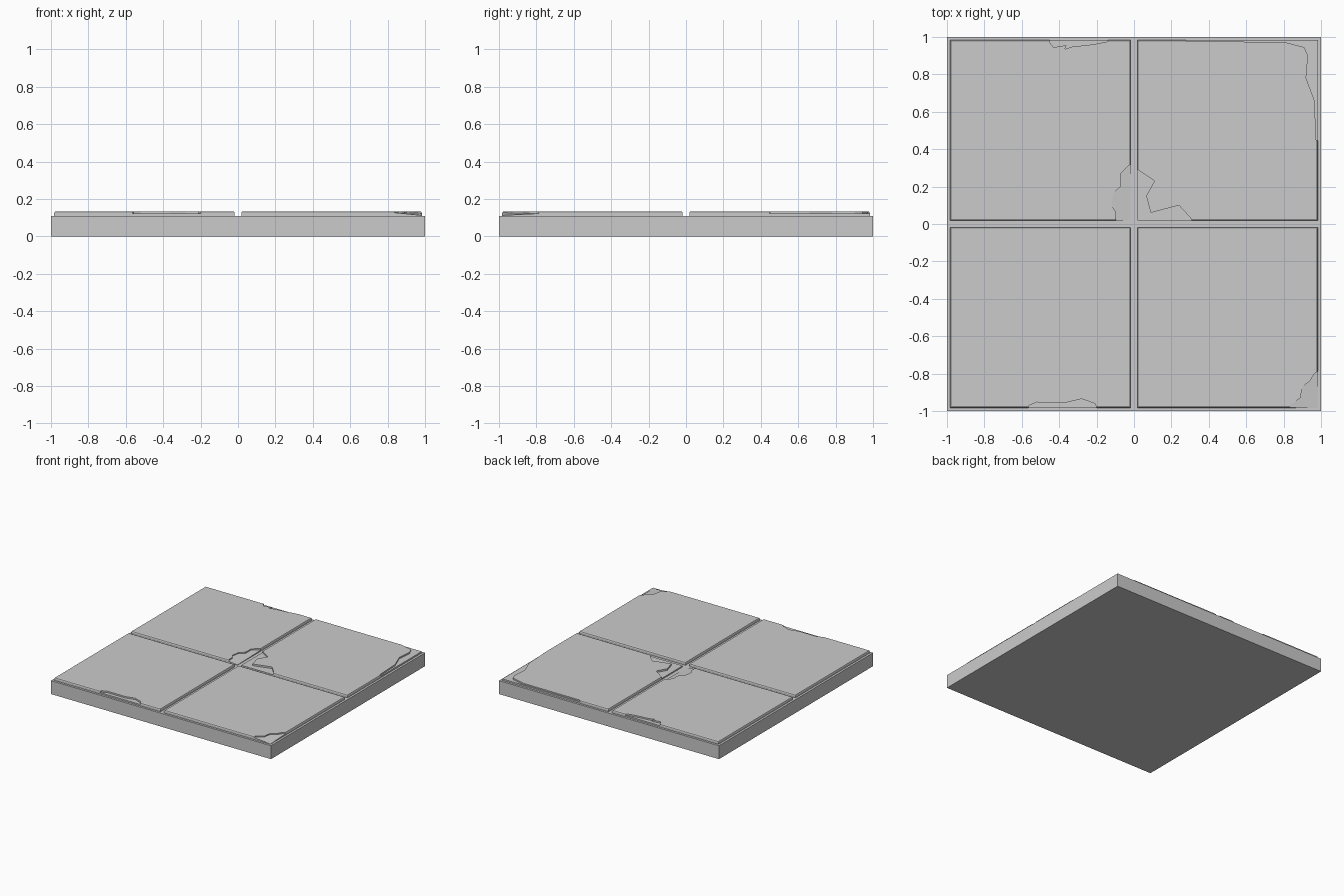
import bpy, bmesh
from mathutils import Matrix

if "Cube" in bpy.data.objects:
    bpy.data.objects.remove(bpy.data.objects["Cube"])

BASE_TOP, TILE_TOP = 0.11, 0.134
HALF = 0.4825


def make_object(name, bm):
    bmesh.ops.recalc_face_normals(bm, faces=bm.faces)
    me = bpy.data.meshes.new(name)
    bm.to_mesh(me)
    bm.free()
    ob = bpy.data.objects.new(name, me)
    bpy.context.collection.objects.link(ob)
    return ob


def box(size, centre):
    bm = bmesh.new()
    bmesh.ops.create_cube(bm, size=1, matrix=Matrix.Translation(centre) @ Matrix.Diagonal((*size, 1)))
    return bm


def make_tile(name, cx, cy):
    low = BASE_TOP - 0.01
    bm = box((2 * HALF, 2 * HALF, TILE_TOP - low), (cx, cy, (TILE_TOP + low) / 2))
    edges = [e for e in bm.edges if all(v.co.z > BASE_TOP for v in e.verts)]
    bmesh.ops.bevel(bm, geom=edges, offset=0.01, segments=2, profile=0.5, affect='EDGES')
    return make_object(name, bm)


def chip(tile, outline, floor, origin=(0, 0), slope=(0, 0)):
    """Carve a broken patch whose floor is flat or tilted."""
    bm = bmesh.new()
    verts = [bm.verts.new((x, y, floor + slope[0] * (x - origin[0]) + slope[1] * (y - origin[1])))
             for x, y in outline]
    face = bm.faces.new(verts)
    new = bmesh.ops.extrude_face_region(bm, geom=[face])["geom"]
    for v in new:
        if isinstance(v, bmesh.types.BMVert):
            v.co.z = 0.3
    cutter = make_object("chip_cutter", bm)
    cutter.hide_render = True
    mod = tile.modifiers.new("chip", 'BOOLEAN')
    mod.operation, mod.solver, mod.object = 'DIFFERENCE', 'EXACT', cutter
    bpy.context.view_layer.objects.active = tile
    bpy.ops.object.modifier_apply(modifier=mod.name)
    bpy.data.objects.remove(cutter)


# Mortar slab
make_object("base_slab", box((2, 2, BASE_TOP), (0, 0, BASE_TOP / 2)))

# Four bevelled tiles
back_left = make_tile("tile_back_left", -0.5, 0.5)
back_right = make_tile("tile_back_right", 0.5, 0.5)
front_left = make_tile("tile_front_left", -0.5, -0.5)
front_right = make_tile("tile_front_right", 0.5, -0.5)

# Thin flakes on the outer edges
chip(back_left, [(-0.46, 1.02), (-0.45, 0.97), (-0.43, 0.945), (-0.36, 0.956), (-0.37, 0.935),
                 (-0.33, 0.948), (-0.22, 0.96), (-0.14, 0.976), (-0.13, 1.02)], 0.122)
chip(front_left, [(-0.58, -1.02), (-0.56, -0.97), (-0.52, -0.953), (-0.36, -0.954),
                  (-0.28, -0.935), (-0.21, -0.96), (-0.18, -1.02)], 0.122)

# Broken patches beside the central joint
chip(back_left, [(0, 0.33), (-0.03, 0.31), (-0.07, 0.27), (-0.072, 0.20), (-0.11, 0.165),
                 (-0.12, 0.10), (-0.10, 0.07), (-0.10, 0.03), (-0.09, 0.0), (0, 0)],
     0.115, (-0.02, 0.1), (-0.12, 0.02))
chip(back_right, [(0, 0.30), (0.02, 0.29), (0.11, 0.23), (0.065, 0.15), (0.09, 0.06),
                  (0.24, 0.10), (0.30, 0.035), (0.32, 0), (0, 0)], 0.120)

# Broken outer corners
chip(back_right, [(0.26, 1.02), (0.28, 0.975), (0.80, 0.974), (0.91, 0.945), (0.93, 0.90),
                  (0.92, 0.78), (0.965, 0.66), (0.974, 0.45), (1.02, 0.43), (1.02, 1.02)], 0.123)
chip(front_right, [(0.82, -1.02), (0.84, -0.965), (0.89, -0.93), (0.90, -0.87), (0.94, -0.84),
                   (0.965, -0.80), (1.02, -0.76), (1.02, -1.02)],
     0.113, (0.98, -0.98), (-0.1, 0.05))
